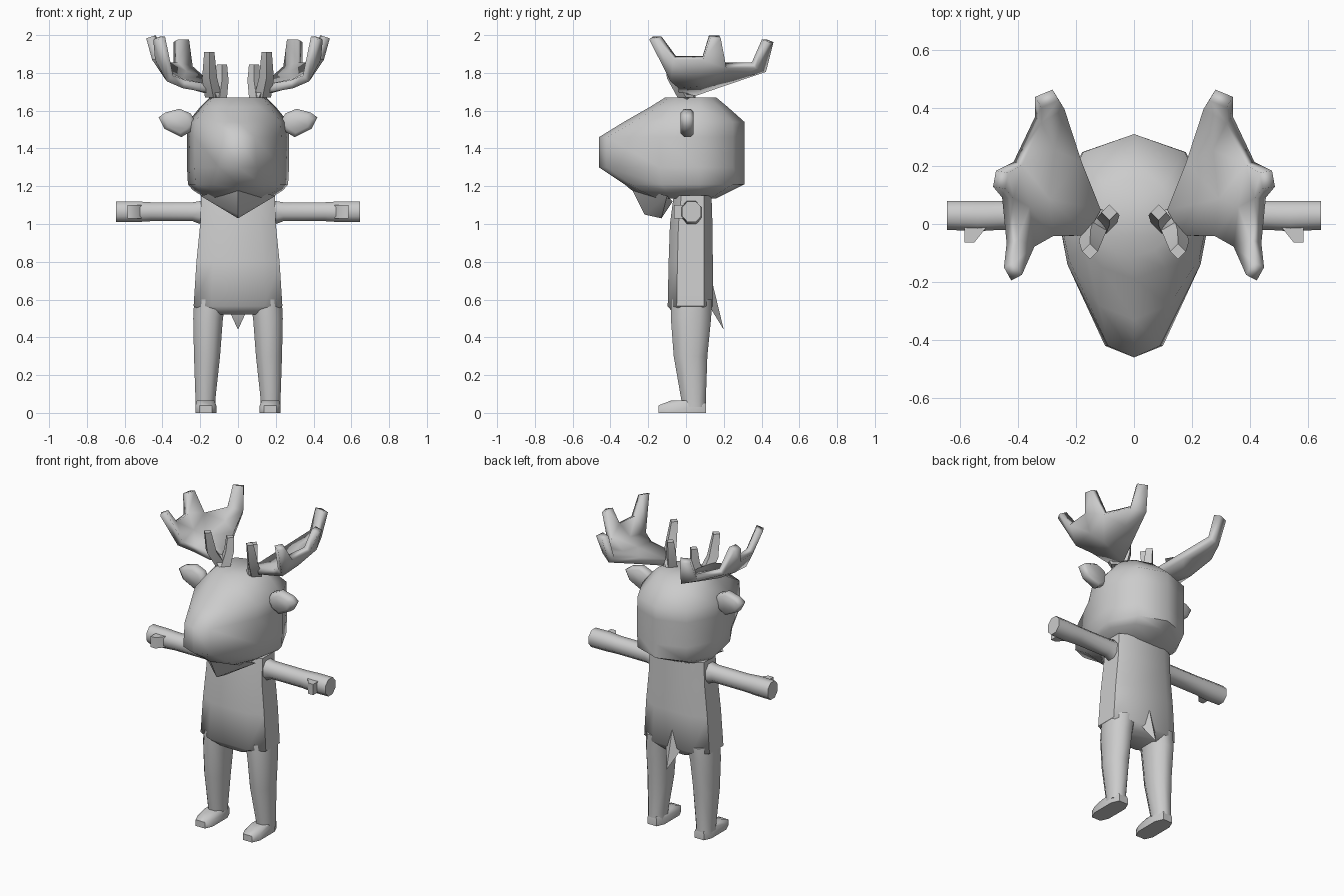
import bpy, bmesh, math
from mathutils import Vector

grey = bpy.data.materials.new("plain_grey")
grey.diffuse_color = (0.6, 0.6, 0.6, 1)


def build(name, verts, faces, mirror=False, thickness=0, angle=60):
    bm = bmesh.new()
    vs = [bm.verts.new(v) for v in verts]
    for f in faces:
        bm.faces.new([vs[i] for i in f])
    bmesh.ops.recalc_face_normals(bm, faces=bm.faces)
    me = bpy.data.meshes.new(name)
    bm.to_mesh(me)
    bm.free()
    me.materials.append(grey)
    ob = bpy.data.objects.new(name, me)
    bpy.context.collection.objects.link(ob)
    if thickness:
        m = ob.modifiers.new("thickness", 'SOLIDIFY')
        m.thickness = thickness
        m.offset = 0
    if mirror:
        m = ob.modifiers.new("mirror", 'MIRROR')
        m.use_mirror_merge = False
    bpy.ops.object.select_all(action='DESELECT')
    ob.select_set(True)
    bpy.context.view_layer.objects.active = ob
    bpy.ops.object.shade_smooth_by_angle(angle=math.radians(angle))
    return ob


def loft(name, rings, **kw):
    """Skin a stack of equal rings and cap both ends."""
    n = len(rings[0])
    verts = [p for r in rings for p in r]
    faces = [(k * n + i, k * n + (i + 1) % n, (k + 1) * n + (i + 1) % n, (k + 1) * n + i)
             for k in range(len(rings) - 1) for i in range(n)]
    faces += [tuple(range(n)), tuple(range(len(verts) - n, len(verts)))]
    return build(name, verts, faces, **kw)


def octagon(a0, a1, b0, b1, cut=0.28):
    """Rectangle with cut corners, in two coordinates."""
    u, v = (a1 - a0) * cut, (b1 - b0) * cut
    return [(a0 + u, b0), (a1 - u, b0), (a1, b0 + v), (a1, b1 - v),
            (a1 - u, b1), (a0 + u, b1), (a0, b1 - v), (a0, b0 + v)]


def level(z, x0, x1, y0, y1, cut=0.28):
    return [(x, y, z) for x, y in octagon(x0, x1, y0, y1, cut)]


def tine(name, path):
    """Tapered four-sided prong through (point, half width) pairs."""
    rings = []
    for p, r in path:
        rings.append([Vector(p) + Vector(d) * r for d in
                      ((1, 0, 0), (0, 1, 0), (-1, 0, 0), (0, -1, 0))])
    return loft(name, rings, mirror=True)


# Head: stacked outlines (z, back, half width, snout corner x, snout corner y, front)
def head_ring(z, back, w, mid, sx, sy, front):
    half = [(0, back), (w * 0.66, back * 0.8), (w, 0.07), (w * 0.85, mid), (sx, sy)]
    left = [(-x, y) for x, y in half[:0:-1]]
    return [(x, y, z) for x, y in half + [(0, front)] + left]


loft("head", [head_ring(*r) for r in (
    (1.135, 0.16, 0.17, -0.08, 0.12, -0.15, -0.19),
    (1.18, 0.25, 0.24, -0.11, 0.14, -0.25, -0.29),
    (1.21, 0.31, 0.265, -0.13, 0.13, -0.29, -0.325),
    (1.30, 0.31, 0.27, -0.14, 0.10, -0.42, -0.46),
    (1.46, 0.31, 0.27, -0.14, 0.09, -0.42, -0.46),
    (1.54, 0.31, 0.265, -0.12, 0.12, -0.28, -0.33),
    (1.62, 0.22, 0.20, -0.08, 0.11, -0.15, -0.19),
    (1.67, 0.16, 0.15, -0.04, 0.07, -0.09, -0.11))])

# Beard: keel hanging below the jaw
build("beard",
      [(-0.2, -0.10, 1.15), (0.2, -0.10, 1.15), (0, -0.29, 1.19),
       (0, -0.22, 1.05), (0, -0.13, 1.03), (0, -0.07, 1.12)],
      [(0, 2, 3), (0, 3, 4), (0, 4, 5), (1, 3, 2), (1, 4, 3), (1, 5, 4),
       (0, 1, 2), (0, 5, 1)])

# Ears: flat leaf shapes
ear = [(0.22, 1.53), (0.25, 1.585), (0.31, 1.61), (0.385, 1.59), (0.42, 1.565),
       (0.39, 1.505), (0.30, 1.46), (0.25, 1.49)]
loft("ear", [[(0.32 + (x - 0.32) * s, y, 1.535 + (z - 1.535) * s) for x, z in ear]
             for y, s in ((-0.03, 0.7), (-0.01, 1), (0.025, 1), (0.04, 0.8))], mirror=True)

# Torso
loft("torso", [
    level(0.52, -0.15, 0.15, -0.06, 0.11),
    level(0.565, -0.235, 0.235, -0.097, 0.142, 0.2),
    level(0.8, -0.22, 0.22, -0.092, 0.142, 0.2),
    level(1.0, -0.20, 0.20, -0.085, 0.14, 0.2),
    level(1.15, -0.195, 0.195, -0.065, 0.135, 0.2)])

# Legs
loft("leg", [
    level(0.03, 0.12, 0.225, -0.02, 0.105),
    level(0.07, 0.12, 0.225, -0.025, 0.105),
    level(0.30, 0.095, 0.233, -0.065, 0.113),
    level(0.50, 0.08, 0.237, -0.08, 0.133),
    level(0.60, 0.06, 0.232, -0.08, 0.137)], mirror=True)

# Feet
loft("foot", [
    level(0, 0.115, 0.225, -0.145, 0.107, 0.2),
    level(0.04, 0.115, 0.225, -0.145, 0.107, 0.2),
    level(0.065, 0.125, 0.218, -0.08, 0.10, 0.25)], mirror=True)

# Tail
build("tail", [(-0.06, 0.12, 0.57), (0.06, 0.12, 0.57), (0, 0.142, 0.68), (0, 0.2, 0.44)],
      [(0, 1, 2), (0, 3, 1), (0, 2, 3), (1, 3, 2)])

# Arms with cut-corner section
loft("arm", [[(x, y, z) for y, z in octagon(y0, y1, z0, z1)] for x, y0, y1, z0, z1 in (
    (0.15, -0.03, 0.085, 0.98, 1.13), (0.24, -0.02, 0.08, 1.015, 1.115),
    (0.46, -0.02, 0.08, 1.015, 1.115), (0.54, -0.025, 0.08, 1.01, 1.12),
    (0.645, -0.02, 0.08, 1.01, 1.12))], mirror=True)

# Thumbs
thumb = [(0.50, 0.0), (0.55, -0.063), (0.585, -0.063), (0.585, 0.0)]
loft("thumb", [[(x, y, z) for x, y in thumb] for z in (1.03, 1.10)], mirror=True)

# Antler palm: cupped sheet with three prongs on its rim
palm = [(0.12, 0.05, 1.70), (0.17, -0.04, 1.72), (0.285, -0.04, 1.74), (0.36, -0.08, 1.77),
        (0.405, -0.185, 1.985), (0.43, -0.14, 1.985), (0.42, -0.06, 1.88), (0.435, 0.09, 1.88),
        (0.465, 0.125, 1.99), (0.455, 0.18, 1.99), (0.40, 0.21, 1.84), (0.33, 0.36, 1.84),
        (0.33, 0.42, 1.97), (0.27, 0.445, 1.97), (0.25, 0.41, 1.82), (0.185, 0.22, 1.76),
        (0.30, 0.09, 1.75), (0.375, 0.06, 1.79), (0.28, 0.26, 1.79)]
build("antler_palm", palm,
      [(0, 1, 16), (1, 2, 16), (2, 3, 17, 16), (3, 4, 5, 6), (3, 6, 17), (6, 7, 17),
       (7, 8, 9, 10), (7, 10, 17), (10, 18, 16, 17), (10, 11, 18), (11, 12, 13, 14),
       (11, 14, 18), (14, 15, 18), (15, 0, 16, 18)], mirror=True, thickness=0.045)

# Antler stem and the two small prongs by the skull
tine("antler_stem", [((0.09, 0.01, 1.63), 0.04), ((0.13, 0.0, 1.71), 0.05),
                     ((0.22, 0.01, 1.745), 0.03)])
tine("antler_front_prong", [((0.13, 0.0, 1.67), 0.045), ((0.15, -0.06, 1.77), 0.04),
                            ((0.152, -0.095, 1.91), 0.027)])
tine("antler_inner_prong", [((0.10, 0.0, 1.65), 0.04), ((0.085, 0.03, 1.76), 0.035),
                            ((0.085, 0.04, 1.845), 0.027)])
